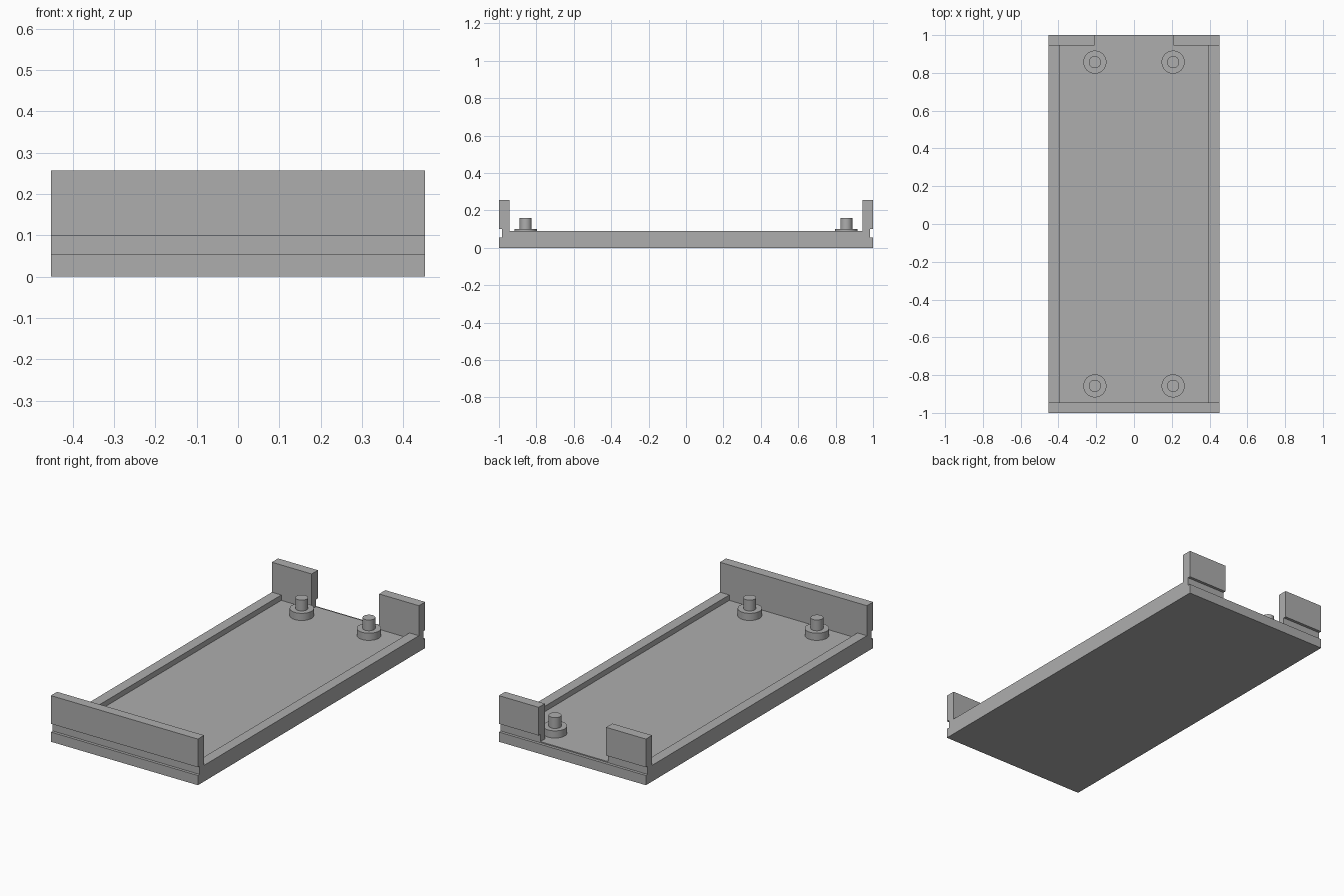
import bpy
import bmesh

HALF_X, HALF_Y = 0.453, 1.0
RAIL_TOP, WALL_TOP, FLOOR = 0.09, 0.257, 0.06
WALL_IN = 0.945          # inner face of the end walls
GROOVE_IN = 0.984        # depth of the outer slots
GROOVE_LOW, GROOVE_HIGH = 0.054, 0.10

if "Cube" in bpy.data.objects:
    bpy.data.objects.remove(bpy.data.objects["Cube"], do_unlink=True)

grey = bpy.data.materials.new("plain_grey")
grey.use_nodes = True
grey.diffuse_color = (0.42, 0.42, 0.42, 1)
grey.node_tree.nodes["Principled BSDF"].inputs["Base Color"].default_value = grey.diffuse_color


def make_object(name, bm):
    bmesh.ops.recalc_face_normals(bm, faces=bm.faces)
    mesh = bpy.data.meshes.new(name)
    bm.to_mesh(mesh)
    bm.free()
    mesh.materials.append(grey)
    obj = bpy.data.objects.new(name, mesh)
    bpy.context.collection.objects.link(obj)
    return obj


def box(name, x, y0, y1, z0, z1):
    bm = bmesh.new()
    bmesh.ops.create_cube(bm, size=1)
    for v in bm.verts:
        v.co = (x if v.co.x > 0 else -x,
                y1 if v.co.y > 0 else y0,
                z1 if v.co.z > 0 else z0)
    return make_object(name, bm)


def cut(target, cutter):
    cutter.hide_render = True
    mod = target.modifiers.new("cut", "BOOLEAN")
    mod.operation = "DIFFERENCE"
    mod.solver = "EXACT"
    mod.object = cutter
    bpy.ops.object.select_all(action="DESELECT")
    bpy.context.view_layer.objects.active = target
    target.select_set(True)
    bpy.ops.object.modifier_apply(modifier=mod.name)
    bpy.data.objects.remove(cutter, do_unlink=True)


# Tray body: side profile, mirrored front to back and extruded across the width
half = [(HALF_Y, 0), (HALF_Y, GROOVE_LOW), (GROOVE_IN, GROOVE_LOW),
        (GROOVE_IN, GROOVE_HIGH), (HALF_Y, GROOVE_HIGH), (HALF_Y, WALL_TOP),
        (WALL_IN, WALL_TOP), (WALL_IN, RAIL_TOP)]
profile = half + [(-y, z) for y, z in reversed(half)]
bm = bmesh.new()
face = bm.faces.new([bm.verts.new((-HALF_X, y, z)) for y, z in profile])
side = bmesh.ops.extrude_face_region(bm, geom=[face])
moved = [e for e in side["geom"] if isinstance(e, bmesh.types.BMVert)]
bmesh.ops.translate(bm, verts=moved, vec=(2 * HALF_X, 0, 0))
tray = make_object("tray", bm)

# Recessed floor between the side rails, and the opening in the back wall
cut(tray, box("pocket_cutter", 0.395, -WALL_IN, WALL_IN, FLOOR, 0.5))
cut(tray, box("opening_cutter", 0.208, 0.9, 1.1, FLOOR, 0.5))

# Four standoffs: wide collar with a narrow pin
for y, end in ((-0.857, "front"), (0.857, "back")):
    for x, hand in ((0.207, "left"), (-0.207, "right")):
        for part, radius, top in (("collar", 0.061, 0.10), ("pin", 0.032, 0.16)):
            bottom = 0.05 if part == "collar" else 0.09
            bpy.ops.mesh.primitive_cylinder_add(
                vertices=48, radius=radius, depth=top - bottom,
                location=(x, y, (top + bottom) / 2))
            obj = bpy.context.object
            obj.name = f"{end}_{hand}_standoff_{part}"
            obj.data.materials.append(grey)
            bpy.ops.object.shade_smooth_by_angle()
